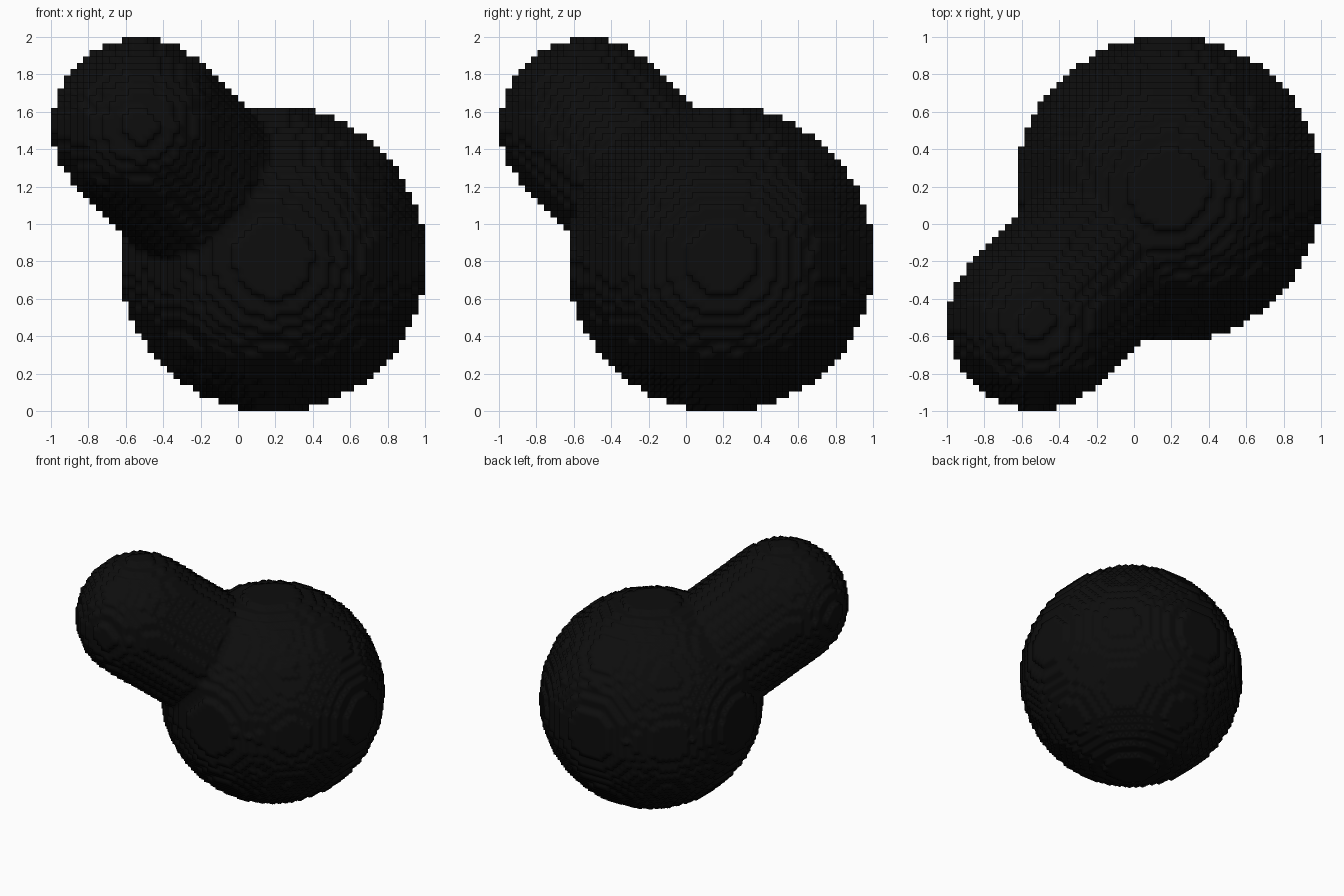
import bpy, bmesh
from mathutils import Vector

if "Cube" in bpy.data.objects:
    bpy.data.objects.remove(bpy.data.objects["Cube"])

N = 58                     # blocks along each side
H = 2.0 / N
BIG, BIG_R = Vector((0.185, 0.188, 0.813)), 0.82
SMALL, SMALL_R = Vector((-0.523, -0.523, 1.523)), 0.47
AXIS = SMALL - BIG
BLEND = 0.03               # softness of the crease where neck meets body


def distance(p):
    """Signed distance to the big ball blended with the round-ended neck."""
    ball = (p - BIG).length - BIG_R
    t = min(1.0, max(0.0, (p - BIG).dot(AXIS) / AXIS.length_squared))
    neck = (p - BIG - AXIS * t).length - (0.46 + (SMALL_R - 0.46) * t)
    k = max(BLEND - abs(ball - neck), 0.0) / BLEND
    return min(ball, neck) - k * k * BLEND / 4


# Fill the block grid
solid = {(i, j, k)
         for i in range(N) for j in range(N) for k in range(N)
         if distance(Vector((-1 + (i + .5) * H, -1 + (j + .5) * H, (k + .5) * H))) < 0}

# Skin the exposed block faces
bm = bmesh.new()
verts = {}


def corner(c):
    if c not in verts:
        verts[c] = bm.verts.new((-1 + c[0] * H, -1 + c[1] * H, c[2] * H))
    return verts[c]


for cell in solid:
    for a in range(3):
        b, c = (a + 1) % 3, (a + 2) % 3
        for side in (0, 1):
            n = list(cell)
            n[a] += 2 * side - 1
            if tuple(n) in solid:
                continue
            quad = []
            for u, v in ((0, 0), (1, 0), (1, 1), (0, 1)):
                q = list(cell)
                q[a] += side
                q[b] += u
                q[c] += v
                quad.append(corner(tuple(q)))
            bm.faces.new(quad if side else quad[::-1])

for f in bm.faces:
    f.smooth = True
mesh = bpy.data.meshes.new("blended_balls")
bm.to_mesh(mesh)
bm.free()
obj = bpy.data.objects.new("blended_balls", mesh)
bpy.context.collection.objects.link(obj)

# Black finish
mat = bpy.data.materials.new("black")
mat.diffuse_color = (0.004, 0.004, 0.004, 1)
mat.use_nodes = True
mat.node_tree.nodes["Principled BSDF"].inputs["Base Color"].default_value = mat.diffuse_color
mesh.materials.append(mat)
